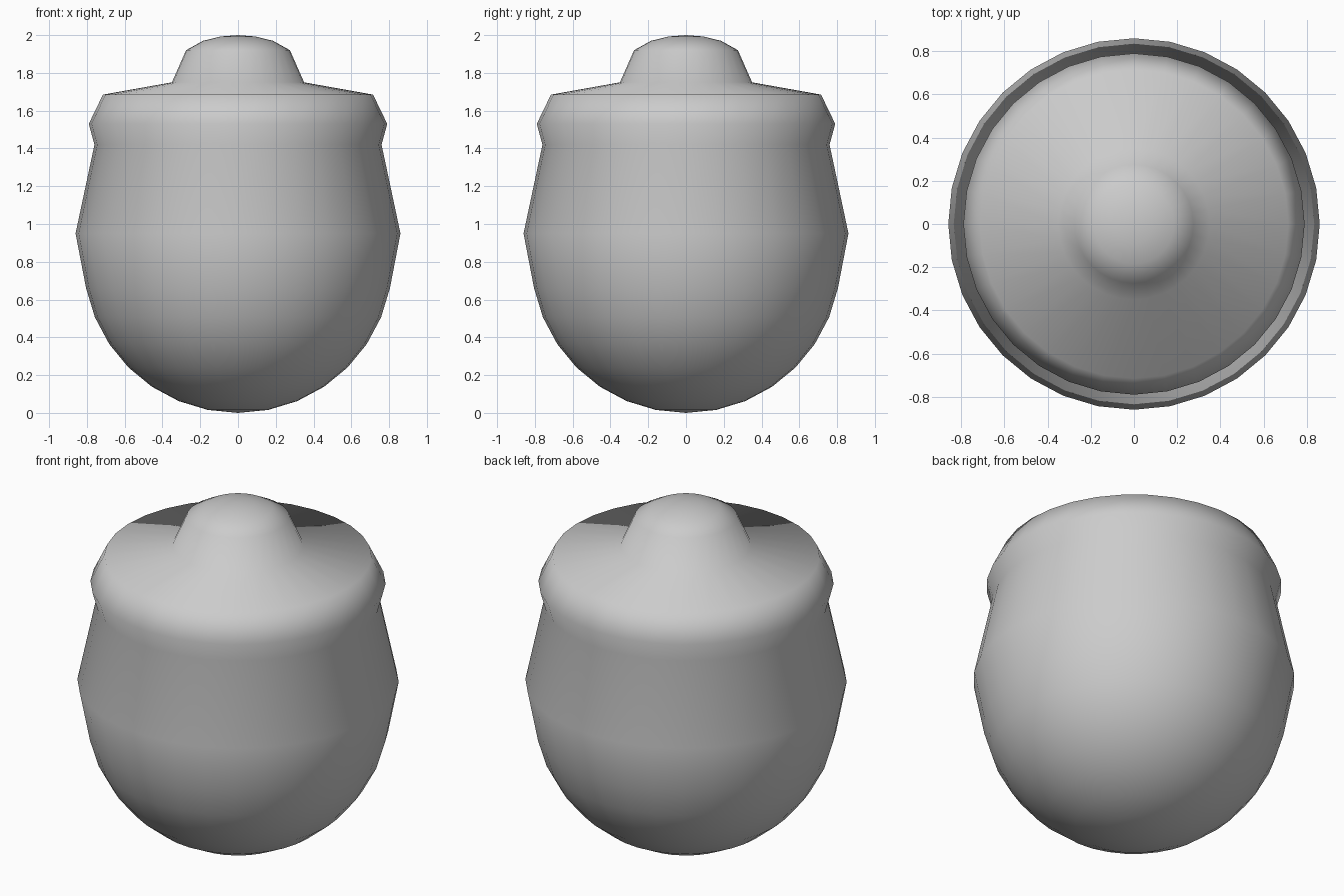
import bpy, bmesh
from math import sin, cos, pi, radians

if "Cube" in bpy.data.objects:
    bpy.data.objects.remove(bpy.data.objects["Cube"])

SEGMENTS = 32

# Profile (radius, height): rounded bowl bottom, taken from a 16-ring sphere
R = 0.82
profile = [(R * sin(i * pi / 16), R * (1 - cos(i * pi / 16))) for i in range(8)]
# Belly, neck, lid rim, sloping lid and domed knob
profile += [(0.86, 0.95), (0.76, 1.42), (0.79, 1.53), (0.715, 1.685),
            (0.35, 1.75), (0.275, 1.92), (0.185, 1.97), (0.09, 1.993), (0.0, 2.0)]


def lathe(name, points):
    """Spin a profile around the z axis into a smooth closed body."""
    bm = bmesh.new()
    verts = [bm.verts.new((r, 0, z)) for r, z in points]
    edges = [bm.edges.new(pair) for pair in zip(verts, verts[1:])]
    bmesh.ops.spin(bm, geom=verts + edges, cent=(0, 0, 0), axis=(0, 0, 1),
                   angle=radians(360), steps=SEGMENTS)
    bmesh.ops.remove_doubles(bm, verts=bm.verts, dist=0.0005)
    bmesh.ops.recalc_face_normals(bm, faces=bm.faces)
    for face in bm.faces:
        face.smooth = True
    mesh = bpy.data.meshes.new(name)
    bm.to_mesh(mesh)
    bm.free()
    obj = bpy.data.objects.new(name, mesh)
    bpy.context.collection.objects.link(obj)
    return obj


# Lidded round jar
lathe("lidded_jar", profile)
